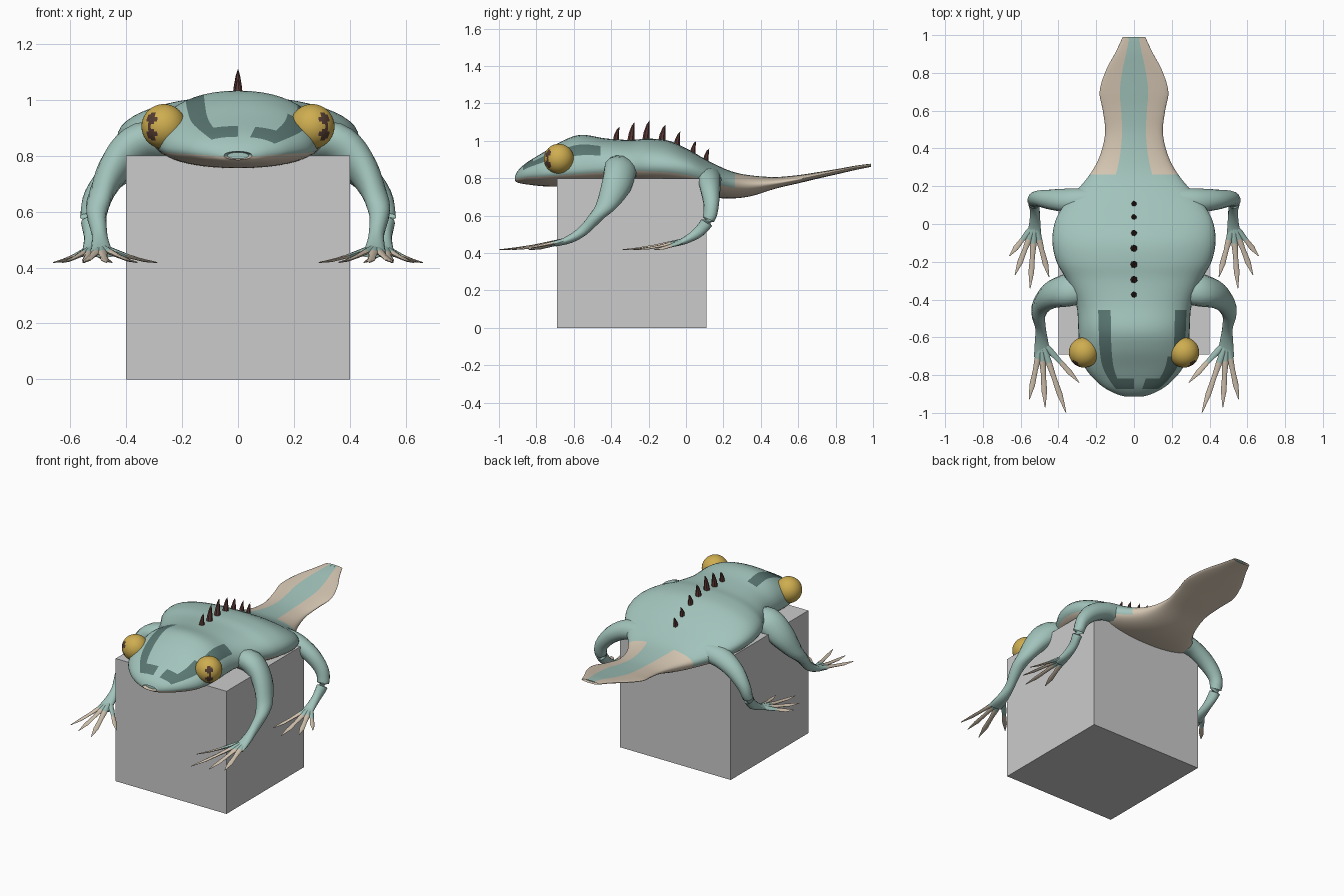
import bpy, bmesh, math
from mathutils import Vector

if "Cube" in bpy.data.objects:
    bpy.data.objects.remove(bpy.data.objects["Cube"])


def material(name, rgb):
    m = bpy.data.materials.new(name)
    m.diffuse_color = (*rgb, 1)
    m.use_nodes = True
    m.node_tree.nodes["Principled BSDF"].inputs["Base Color"].default_value = m.diffuse_color
    return m


TEAL = material("teal skin", (0.36, 0.55, 0.50))
DARK = material("dark teal stripe", (0.10, 0.18, 0.165))
TAN = material("tan belly", (0.67, 0.57, 0.45))
GOLD = material("gold eye", (0.62, 0.42, 0.08))
BROWN = material("brown pupil", (0.09, 0.045, 0.032))
SPINE = material("dark brown spine", (0.10, 0.04, 0.035))
GREY = material("grey block", (0.60, 0.60, 0.60))


def finish(bm, name, mats, rule=None, smooth=50):
    bmesh.ops.recalc_face_normals(bm, faces=bm.faces)
    if rule:
        for f in bm.faces:
            f.material_index = rule(f.calc_center_median())
    me = bpy.data.meshes.new(name)
    bm.to_mesh(me)
    bm.free()
    for m in mats:
        me.materials.append(m)
    if smooth:
        for p in me.polygons:
            p.use_smooth = True
        me.set_sharp_from_angle(angle=math.radians(smooth))
    ob = bpy.data.objects.new(name, me)
    bpy.context.collection.objects.link(ob)
    return ob


def spline(points, steps):
    """Catmull-Rom samples through tuples of any length."""
    out = []
    n = len(points)
    for i in range(n - 1):
        p0, p1, p2, p3 = (points[max(0, min(n - 1, i + k))] for k in (-1, 0, 1, 2))
        for j in range(steps):
            t = j / steps
            out.append(tuple(0.5 * (2 * b + (c - a) * t + (2 * a - 5 * b + 4 * c - d) * t * t
                                    + (3 * b - a - 3 * c + d) * t ** 3)
                             for a, b, c, d in zip(p0, p1, p2, p3)))
    return out + [points[-1]]


def loft(bm, rings, cap=True):
    vs = [[bm.verts.new(p) for p in r] for r in rings]
    n = len(rings[0])
    for a, b in zip(vs, vs[1:]):
        for i in range(n):
            k = (i + 1) % n
            bm.faces.new((a[i], a[k], b[k], b[i]))
    if cap:
        bm.faces.new(vs[0])
        bm.faces.new(vs[-1])


def tube(bm, path, sides=12):
    """Loft along points (x, y, z, width radius, thickness radius)."""
    rings = []
    for i, p in enumerate(path):
        a, b = path[max(i - 1, 0)], path[min(i + 1, len(path) - 1)]
        t = (Vector(b[:3]) - Vector(a[:3])).normalized()
        side = t.cross(Vector((0, 0.5, 1))).normalized()
        up = side.cross(t)
        ring = []
        for k in range(sides):
            ang = 2 * math.pi * k / sides
            ring.append(Vector(p[:3]) + side * math.cos(ang) * p[3] + up * math.sin(ang) * p[4])
        rings.append(ring)
    loft(bm, rings)


# Body, head and tail: y, half width, bottom, middle, top
STATIONS = [
    (-0.913, 0.05, 0.785, 0.80, 0.815), (-0.895, 0.105, 0.775, 0.81, 0.845),
    (-0.85, 0.18, 0.767, 0.82, 0.885), (-0.76, 0.26, 0.757, 0.83, 0.94),
    (-0.66, 0.288, 0.755, 0.84, 1.0), (-0.56, 0.295, 0.755, 0.85, 1.032),
    (-0.43, 0.305, 0.76, 0.86, 1.013), (-0.30, 0.355, 0.76, 0.87, 1.005),
    (-0.20, 0.41, 0.75, 0.87, 1.012), (-0.09, 0.432, 0.74, 0.865, 1.0),
    (0.02, 0.415, 0.72, 0.85, 0.95), (0.12, 0.355, 0.70, 0.815, 0.893),
    (0.24, 0.25, 0.692, 0.775, 0.838), (0.35, 0.185, 0.705, 0.765, 0.815),
    (0.48, 0.153, 0.745, 0.775, 0.807), (0.60, 0.165, 0.773, 0.795, 0.817),
    (0.70, 0.182, 0.797, 0.815, 0.832), (0.81, 0.15, 0.822, 0.838, 0.85),
    (0.91, 0.097, 0.845, 0.857, 0.868), (0.99, 0.06, 0.861, 0.869, 0.878)]
SIDES = 48
rows = spline(STATIONS, 5)
rings = []
for y, w, lo, mid, hi in rows:
    ring = []
    for k in range(SIDES):
        a = 2 * math.pi * k / SIDES
        c, s = math.cos(a), math.sin(a)
        x = w * math.copysign(abs(c) ** 0.92, c)
        h = (hi - mid) if s > 0 else (lo - mid)
        ring.append(Vector((x, y, mid + h * abs(s) ** 0.95)))
    rings.append(ring)


def tip_ring(ring, scale, dy):
    c = sum(ring, Vector()) / len(ring)
    return [c + (p - c) * scale + Vector((0, dy, 0)) for p in ring]


# recessed mouth and tail end
rings = [tip_ring(rings[0], 0.75, 0.02)] + rings + [tip_ring(rings[-1], 0.8, -0.02)]


def body_rule(c):
    i = min(range(len(rows) - 1), key=lambda j: abs((rows[j][0] + rows[j + 1][0]) / 2 - c.y))
    w, lo, mid, hi = ((rows[i][k] + rows[i + 1][k]) / 2 for k in (1, 2, 3, 4))
    f = c.x / w
    up = c.z > mid
    if c.y > 0.27:
        return 0 if up and abs(f) < 0.44 else 2
    if c.z < mid - 0.3 * (mid - lo):
        return 2
    if up and -0.87 < c.y < -0.46:
        if -0.68 < f < -0.40 or (c.y < -0.81 and -0.68 < f < 0):
            return 1
        if (c.y > -0.7 and 0.70 < f < 0.93) or (c.y < -0.81 and 0.28 < f < 0.75):
            return 1
        if c.y <= -0.7 and 0.62 < f < 0.9:
            return 1
    return 0


bm = bmesh.new()
loft(bm, rings)
finish(bm, "body", [TEAL, DARK, TAN], body_rule)

# Limbs: path points for one side, then toe tips
FRONT_LEG = [(0.25, -0.34, 0.84, 0.08, 0.06), (0.345, -0.35, 0.845, 0.09, 0.07),
             (0.43, -0.37, 0.77, 0.082, 0.06), (0.485, -0.42, 0.67, 0.058, 0.045),
             (0.505, -0.48, 0.595, 0.038, 0.035), (0.495, -0.55, 0.52, 0.028, 0.028),
             (0.49, -0.62, 0.475, 0.035, 0.022), (0.485, -0.70, 0.447, 0.045, 0.012)]
BACK_LEG = [(0.24, 0.13, 0.80, 0.06, 0.06), (0.34, 0.125, 0.79, 0.065, 0.055),
            (0.44, 0.13, 0.735, 0.055, 0.05), (0.51, 0.135, 0.655, 0.04, 0.042),
            (0.53, 0.12, 0.58, 0.032, 0.036), (0.525, 0.07, 0.515, 0.026, 0.03),
            (0.525, 0.0, 0.47, 0.03, 0.02), (0.53, -0.06, 0.447, 0.04, 0.012)]
FRONT_TIPS = [(0.29, -0.84), (0.36, -0.998), (0.47, -0.97), (0.555, -0.93)]
BACK_TIPS = [(0.45, -0.28), (0.55, -0.34), (0.63, -0.27), (0.66, -0.17)]

for s, label in ((1, "right"), (-1, "left")):
    for part, leg, tips in (("front", FRONT_LEG, FRONT_TIPS), ("back", BACK_LEG, BACK_TIPS)):
        flip = [(p[0] * s, *p[1:]) for p in leg]
        bm = bmesh.new()
        tube(bm, spline(flip, 4), 14)
        finish(bm, f"{part}_leg_{label}", [TEAL])
        # toes fan out from the ankle
        ax, ay, az = flip[-2][:3]
        bm = bmesh.new()
        for tx, ty in tips:
            tx *= s
            path = []
            for t, w, h in ((0, 0.014, 0.012), (0.3, 0.017, 0.010), (0.5, 0.013, 0.007),
                            (0.75, 0.015, 0.005), (1, 0.002, 0.002)):
                z = 0.418 + (az - 0.418) * (1 - t) ** 1.4
                path.append((ax + (tx - ax) * t, ay + (ty - ay) * t, z, w, h))
            tube(bm, path, 8)
        limit = leg[-1][1] - 0.035
        finish(bm, f"{part}_toes_{label}", [TEAL, TAN], lambda c: int(c.y < limit))

    # Eyes with a stacked double-diamond pupil
    centre = Vector((0.265 * s, -0.68, 0.904))
    look = Vector((0.62 * s, -0.78, -0.03)).normalized()
    across = look.cross(Vector((0, 0, 1))).normalized()
    bm = bmesh.new()
    bmesh.ops.create_uvsphere(bm, u_segments=40, v_segments=28, radius=0.08)
    bmesh.ops.translate(bm, vec=centre, verts=bm.verts)

    def eye_rule(c):
        d = (c - centre) / 0.08
        if d.dot(look) < 0.2:
            return 0
        u, v = abs(d.dot(across)), abs(d.z)
        return int(u / 0.34 + abs(v - 0.33) / 0.36 < 1)

    finish(bm, f"eye_{label}", [GOLD, BROWN], eye_rule)

# Row of back spines: base y, base z, tip z
bm = bmesh.new()
for y, base, tip in ((-0.375, 1.0, 1.075), (-0.295, 0.995, 1.10), (-0.215, 1.0, 1.108),
                     (-0.13, 0.995, 1.085), (-0.05, 0.97, 1.05), (0.035, 0.93, 1.0),
                     (0.105, 0.89, 0.96)):
    r = 0.02 * min(1, (tip - base) / 0.09)
    h = tip - base
    tube(bm, [(0, y, base, r, r), (0, y + 0.004, base + h * 0.4, r * 0.8, r * 0.8),
              (0, y + 0.012, base + h * 0.8, r * 0.4, r * 0.4),
              (0, y + 0.02, tip, 0.001, 0.001)], 7)
finish(bm, "back_spines", [SPINE], smooth=0)

# Block the animal rests on
bm = bmesh.new()
bmesh.ops.create_cube(bm, size=0.8)
bmesh.ops.translate(bm, vec=(0, -0.29, 0.4), verts=bm.verts)
finish(bm, "block", [GREY], smooth=0)
